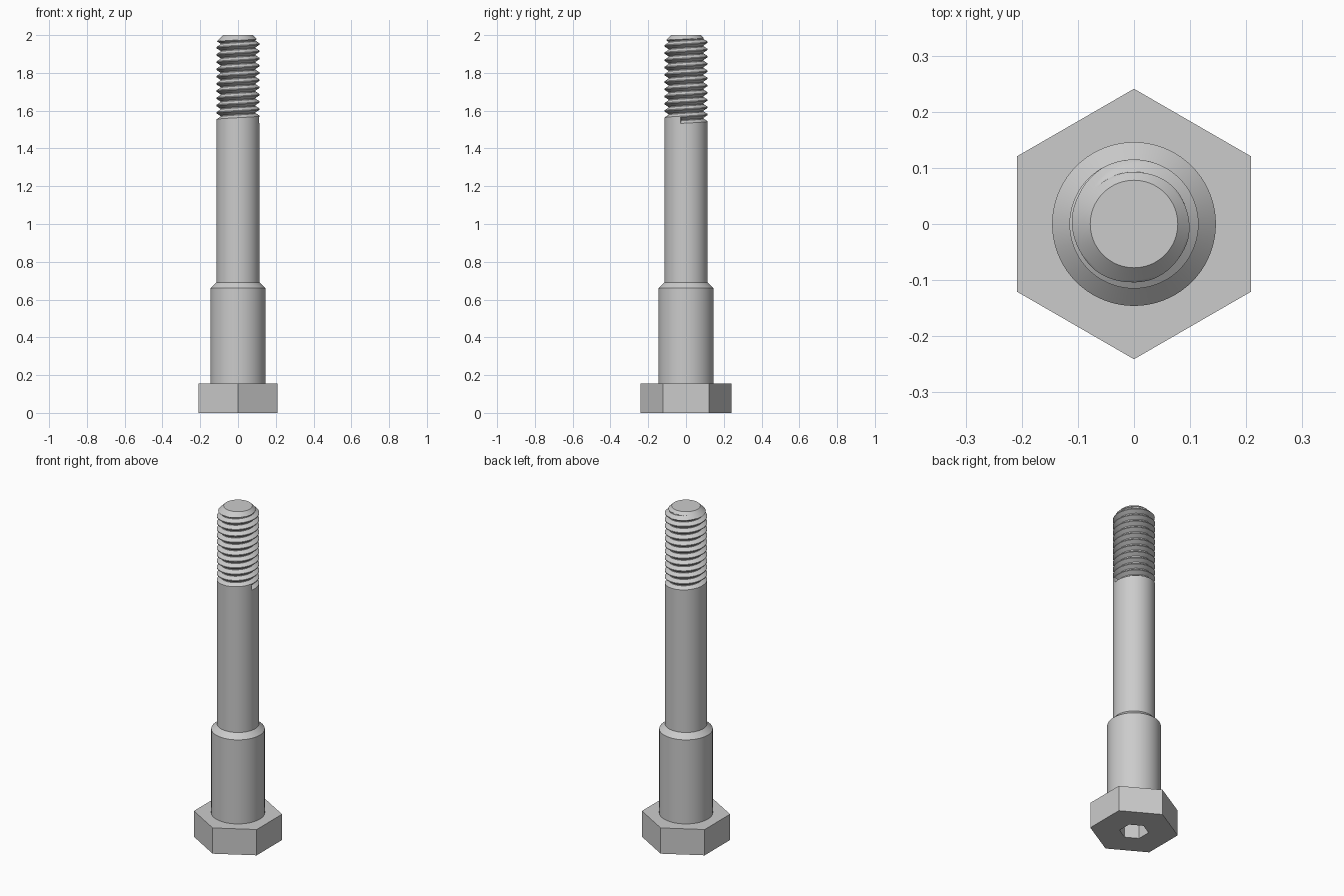
import bpy, bmesh, math

if "Cube" in bpy.data.objects:
    bpy.data.objects.remove(bpy.data.objects["Cube"], do_unlink=True)

steel = bpy.data.materials.new("grey steel")
steel.use_nodes = True
steel.diffuse_color = (0.6, 0.6, 0.6, 1)
steel.node_tree.nodes["Principled BSDF"].inputs["Base Color"].default_value = (0.6, 0.6, 0.6, 1)


def finish(bm, name, smooth):
    """Clean the mesh, turn it into an object and shade it."""
    bmesh.ops.remove_doubles(bm, verts=bm.verts[:], dist=1e-5)
    bmesh.ops.recalc_face_normals(bm, faces=bm.faces[:])
    mesh = bpy.data.meshes.new(name)
    bm.to_mesh(mesh)
    bm.free()
    mesh.materials.append(steel)
    obj = bpy.data.objects.new(name, mesh)
    bpy.context.collection.objects.link(obj)
    if smooth:
        bpy.ops.object.select_all(action="DESELECT")
        obj.select_set(True)
        bpy.context.view_layer.objects.active = obj
        bpy.ops.object.shade_smooth_by_angle(angle=math.radians(25))


def hexagon(bm, radius, z):
    angles = [math.radians(90 + 60 * i) for i in range(6)]
    return [bm.verts.new((radius * math.cos(a), radius * math.sin(a), z)) for a in angles]


# Hexagonal head with a hexagonal socket underneath
HEAD_TOP = 0.155
bm = bmesh.new()
rings = [hexagon(bm, r, z) for r, z in
         ((0.241, HEAD_TOP), (0.241, 0), (0.08, 0), (0.08, 0.12))]
for a, b in zip(rings, rings[1:]):
    for i in range(6):
        j = (i + 1) % 6
        bm.faces.new((a[i], a[j], b[j], b[i]))
bm.faces.new(rings[0])
bm.faces.new(rings[-1])
finish(bm, "hex_head", False)

# Shoulder, shank and helical thread in one sweep
SEGMENTS = 72
STEPS = 16                      # rows per thread pitch
PITCH = 0.0383
SHANK, DEPTH = 0.115, 0.022
THREAD_START, TOP, TIP = 1.53, 2.0, 0.078
START_ANGLE = math.radians(-15)


def thread_radius(step):
    """Narrow crest, straight flanks and narrow root."""
    distance = abs((step % STEPS) / STEPS - 0.5)     # 0.5 crest, 0 root
    return SHANK - DEPTH * min(1, max(0, (0.4375 - distance) / 0.375))


thread_rows = math.ceil((TOP - THREAD_START) / PITCH * STEPS) + 1
lower_profile = [(0.146, 0.14), (0.146, 0.66), (SHANK, 0.69)]
first = len(lower_profile)
bm = bmesh.new()
columns = []
for k in range(SEGMENTS + 1):
    angle = START_ANGLE + math.tau * k / SEGMENTS
    rows = list(lower_profile)
    for step in range(thread_rows):
        z = min(TOP, THREAD_START + PITCH * (k / SEGMENTS + step / STEPS))
        # The end chamfer trims the thread
        rows.append((min(thread_radius(step), TIP + TOP - z), z))
    columns.append([bm.verts.new((r * math.cos(angle), r * math.sin(angle), z))
                    for r, z in rows])
for a, b in zip(columns, columns[1:]):
    for i in range(len(a) - 1):
        bm.faces.new((a[i], b[i], b[i + 1], a[i + 1]))
# End caps, and the small wall where the thread groove begins
bm.faces.new([c[0] for c in columns[:-1]])
bm.faces.new([c[-1] for c in columns[:-1]])
bm.faces.new(columns[0][first:first + STEPS + 1])
finish(bm, "threaded_shank", True)
